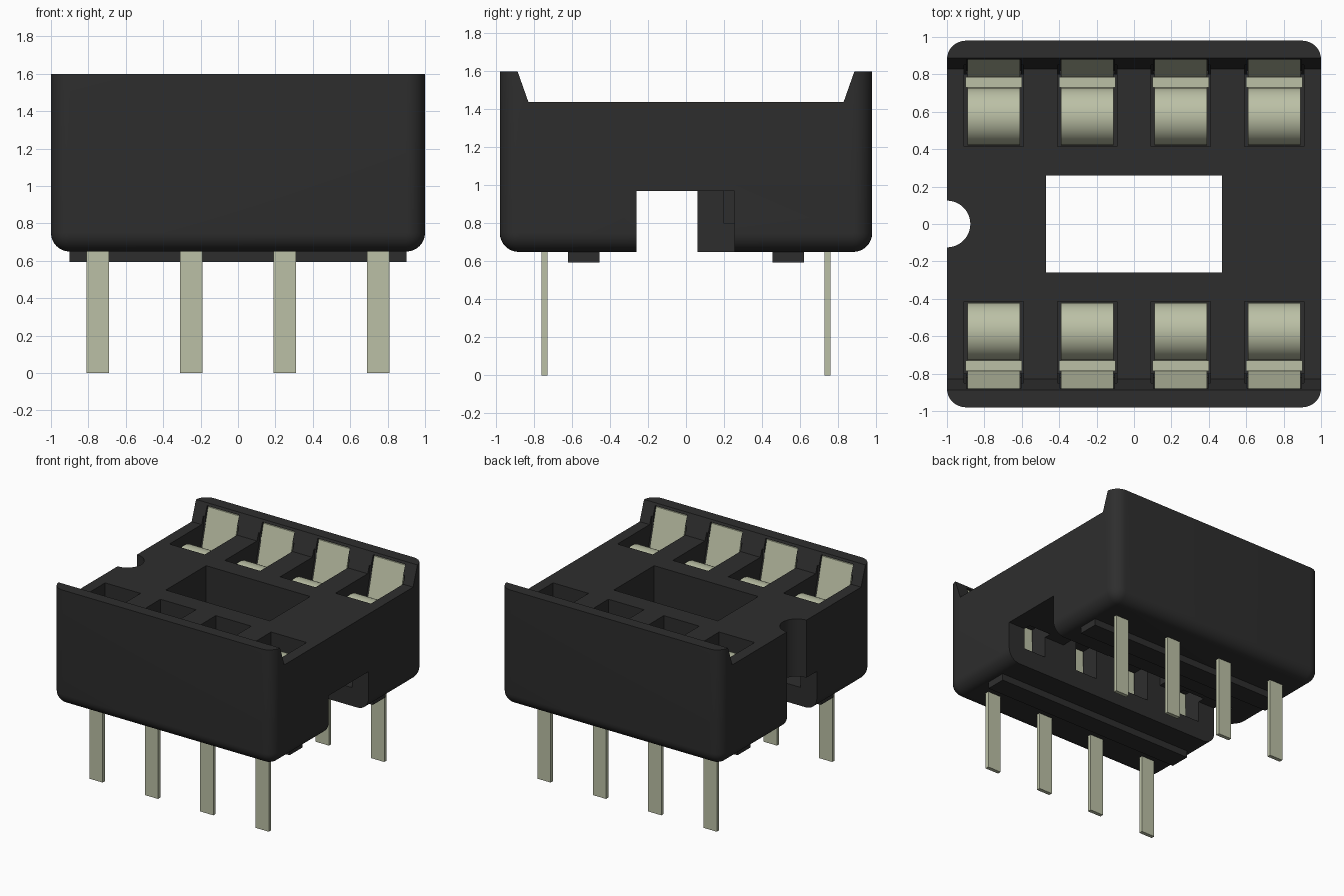
import bpy, bmesh, math

if "Cube" in bpy.data.objects:
    bpy.data.objects.remove(bpy.data.objects["Cube"], do_unlink=True)


def material(name, color):
    m = bpy.data.materials.new(name)
    m.use_nodes = True
    m.diffuse_color = color
    bsdf = next(n for n in m.node_tree.nodes if n.type == "BSDF_PRINCIPLED")
    bsdf.inputs["Base Color"].default_value = color
    return m


plastic = material("black plastic", (0.027, 0.027, 0.027, 1))
metal = material("pale tin", (0.5, 0.53, 0.38, 1))


def finish(bm, name, mat):
    bmesh.ops.recalc_face_normals(bm, faces=bm.faces)
    mesh = bpy.data.meshes.new(name)
    bm.to_mesh(mesh)
    bm.free()
    mesh.materials.append(mat)
    obj = bpy.data.objects.new(name, mesh)
    bpy.context.collection.objects.link(obj)
    return obj


def extrude_x(name, outline, x0, x1, mat):
    """Extrude a closed (y, z) outline from x0 to x1."""
    bm = bmesh.new()
    face = bm.faces.new([bm.verts.new((x0, y, z)) for y, z in outline])
    moved = bmesh.ops.extrude_face_region(bm, geom=[face])["geom"]
    bmesh.ops.translate(bm, vec=(x1 - x0, 0, 0),
                        verts=[g for g in moved if isinstance(g, bmesh.types.BMVert)])
    return finish(bm, name, mat)


def box(name, xs, ys, zs, mat):
    outline = [(ys[0], zs[0]), (ys[1], zs[0]), (ys[1], zs[1]), (ys[0], zs[1])]
    return extrude_x(name, outline, xs[0], xs[1], mat)


def cut(obj, cutter):
    cutter.hide_render = True
    mod = obj.modifiers.new("cut", "BOOLEAN")
    mod.operation = "DIFFERENCE"
    mod.solver = "EXACT"
    mod.object = cutter
    bpy.context.view_layer.objects.active = obj
    bpy.ops.object.modifier_apply(modifier=mod.name)
    bpy.data.objects.remove(cutter, do_unlink=True)


def smooth(obj):
    bpy.ops.object.select_all(action="DESELECT")
    obj.select_set(True)
    bpy.context.view_layer.objects.active = obj
    bpy.ops.object.shade_smooth_by_angle(angle=math.radians(30))


# Housing block with rounded upright and bottom edges
bm = bmesh.new()
bmesh.ops.create_cube(bm, size=1)
for v in bm.verts:
    v.co = (v.co.x * 2, v.co.y * 1.96, 1.125 + v.co.z * 0.95)
edges = [e for e in bm.edges if min(v.co.z for v in e.verts) < 1]
bmesh.ops.bevel(bm, geom=edges, offset=0.1, segments=8, profile=0.5, affect="EDGES")
housing = finish(bm, "housing", plastic)

# Trough between the two raised walls
cut(housing, extrude_x("trough", [(-0.83, 1.44), (0.83, 1.44), (0.89, 1.61), (-0.89, 1.61)],
                       -1.1, 1.1, plastic))

# Centre window, underside channel and its narrower end
cut(housing, box("window", (-0.47, 0.47), (-0.26, 0.26), (0.6, 1.7), plastic))
cut(housing, box("channel", (-0.75, 1.1), (-0.26, 0.255), (0.6, 0.97), plastic))
cut(housing, box("channel_end", (-1.1, -0.7), (-0.26, 0.06), (0.6, 0.97), plastic))

# Half-round orientation notch
bm = bmesh.new()
bmesh.ops.create_cone(bm, cap_ends=True, segments=48, radius1=0.125, radius2=0.125, depth=2)
bmesh.ops.translate(bm, verts=bm.verts, vec=(-1, 0, 1.2))
cut(housing, finish(bm, "notch", plastic))

columns = (-0.75, -0.25, 0.25, 0.75)
sides = (("front", -1), ("back", 1))


def spring_outline(s):
    """Thin strip: down the inner leg and over a rounded arch to the stem."""
    cy, cz, r, t = 0.575, 1.22, 0.155, 0.025
    arc = [math.pi * i / 16 for i in range(17)]
    outer = [(cy + r * math.cos(a), cz + r * math.sin(a)) for a in arc]
    inner = [(cy + (r - t) * math.cos(a), cz + (r - t) * math.sin(a)) for a in reversed(arc)]
    leg = [(0.46, 0.84), (0.485, 0.84)]
    return [(s * y, z) for y, z in outer + leg + inner]


for side, s in sides:
    for n, x in enumerate(columns, 1):
        # Contact pocket, with its recess in the raised wall and a slot to the channel
        pocket = [(0.415, 0.8), (0.8, 0.8), (0.8, 1.2), (0.86, 1.42), (0.86, 1.5), (0.415, 1.5)]
        cut(housing, extrude_x("pocket", [(s * y, z) for y, z in pocket],
                               x - 0.16, x + 0.16, plastic))
        recess = [(0.75, 1.2), (0.82, 1.2), (0.915, 1.58), (0.75, 1.58)]
        cut(housing, extrude_x("recess", [(s * y, z) for y, z in recess],
                               x - 0.145, x + 0.145, plastic))
        cut(housing, box("slot", (x - 0.1, x + 0.1), sorted((s * 0.2, s * 0.45)),
                         (0.8, 1.1), plastic))

        # Contact: arched spring, leaning tab, wide stem and pin
        label = f"{side}_{n}"
        smooth(extrude_x(f"spring_{label}", spring_outline(s), x - 0.14, x + 0.14, metal))
        tab = [(0.78, 1.18), (0.81, 1.18), (0.907, 1.57), (0.885, 1.57)]
        extrude_x(f"tab_{label}", [(s * y, z) for y, z in tab], x - 0.14, x + 0.14, metal)
        box(f"stem_{label}", (x - 0.15, x + 0.15), sorted((s * 0.73, s * 0.785)),
            (0.8, 1.22), metal)
        box(f"pin_{label}", (x - 0.06, x + 0.06), sorted((s * 0.73, s * 0.76)),
            (0, 0.85), metal)

    # Standoff rail under the housing
    box(f"{side}_rail", (-0.9, 0.9), sorted((s * 0.455, s * 0.62)), (0.595, 0.7), plastic)

smooth(housing)
